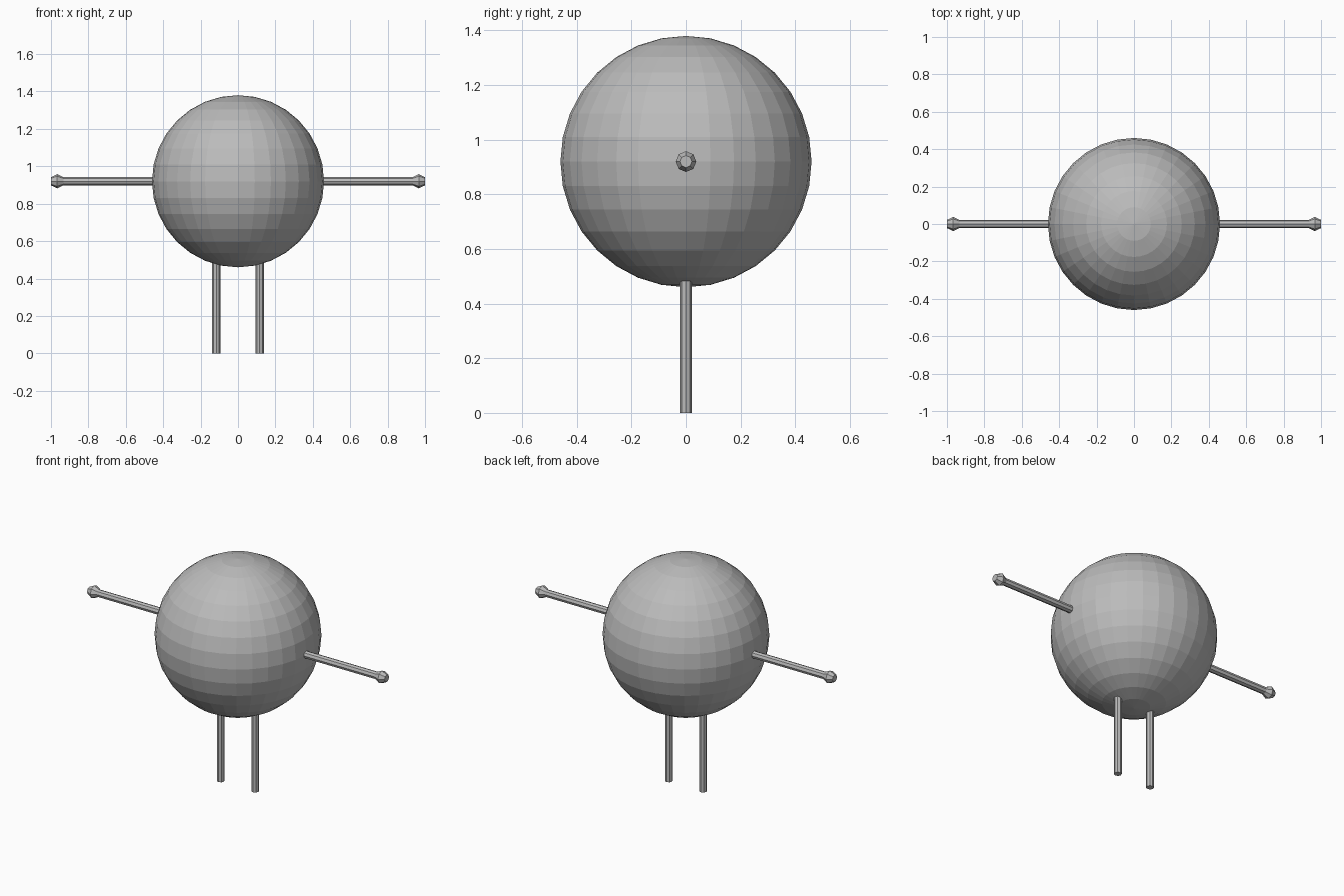
import bpy, math

if "Cube" in bpy.data.objects:
    bpy.data.objects.remove(bpy.data.objects["Cube"])

grey = bpy.data.materials.new("plain_grey")
grey.diffuse_color = (0.5, 0.5, 0.5, 1)
grey.use_nodes = True
grey.node_tree.nodes["Principled BSDF"].inputs["Base Color"].default_value = grey.diffuse_color

CENTRE, RADIUS = 0.92, 0.46


def finish(name):
    ob = bpy.context.object
    ob.name = name
    ob.data.materials.append(grey)
    return ob


def lathe_x(name, profile, side, sides=8):
    """Flat-faced turned bar along x from (x, radius) pairs, with closed ends."""
    verts, faces = [], []
    for x, r in profile:
        for i in range(sides):
            a = 2 * math.pi * i / sides
            verts.append((x * side, r * math.cos(a), CENTRE + r * math.sin(a)))
    for k in range(len(profile) - 1):
        for i in range(sides):
            j = (i + 1) % sides
            f = (k * sides + i, k * sides + j, (k + 1) * sides + j, (k + 1) * sides + i)
            faces.append(f if side < 0 else f[::-1])
    start = tuple(range(sides))
    end = tuple(range(len(verts) - sides, len(verts)))
    faces += [start[::-1], end] if side > 0 else [start, end[::-1]]
    me = bpy.data.meshes.new(name)
    me.from_pydata(verts, [], faces)
    me.materials.append(grey)
    ob = bpy.data.objects.new(name, me)
    bpy.context.collection.objects.link(ob)


# Round body
bpy.ops.mesh.primitive_uv_sphere_add(segments=32, ring_count=16, radius=RADIUS,
                                     location=(0, 0, CENTRE))
finish("body")

for side, label in ((-1, "left"), (1, "right")):
    # Straight arm ending in a faceted knob
    lathe_x(label + "_arm",
            [(0.44, 0.022), (0.934, 0.022), (0.967, 0.038), (1.0, 0.022)], side)
    # Leg
    bpy.ops.mesh.primitive_cylinder_add(vertices=8, radius=0.022, depth=0.5,
                                        location=(side * 0.116, 0, 0.25))
    finish(label + "_leg")
